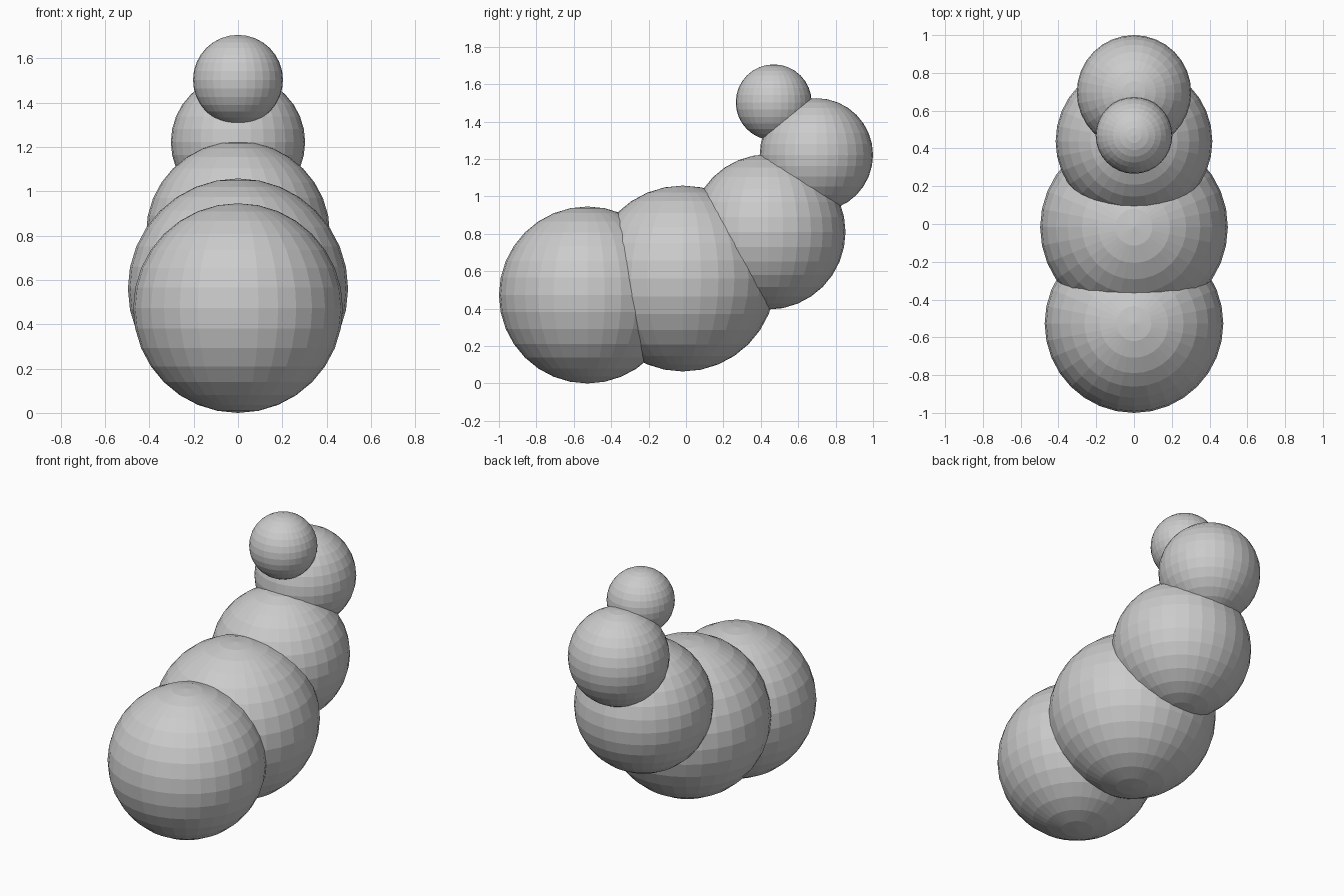
import bpy

if "Cube" in bpy.data.objects:
    bpy.data.objects.remove(bpy.data.objects["Cube"])

# Chain of overlapping flat-shaded balls: name, y, z, radius
balls = [
    ("front_ball", -0.527, 0.473, 0.473),
    ("belly_ball", -0.017, 0.561, 0.497),
    ("chest_ball", 0.438, 0.81, 0.415),
    ("neck_ball", 0.697, 1.222, 0.303),
    ("head_ball", 0.469, 1.503, 0.203),
]

for name, y, z, radius in balls:
    bpy.ops.mesh.primitive_uv_sphere_add(
        segments=32, ring_count=16, radius=radius, location=(0, y, z))
    bpy.context.object.name = name
